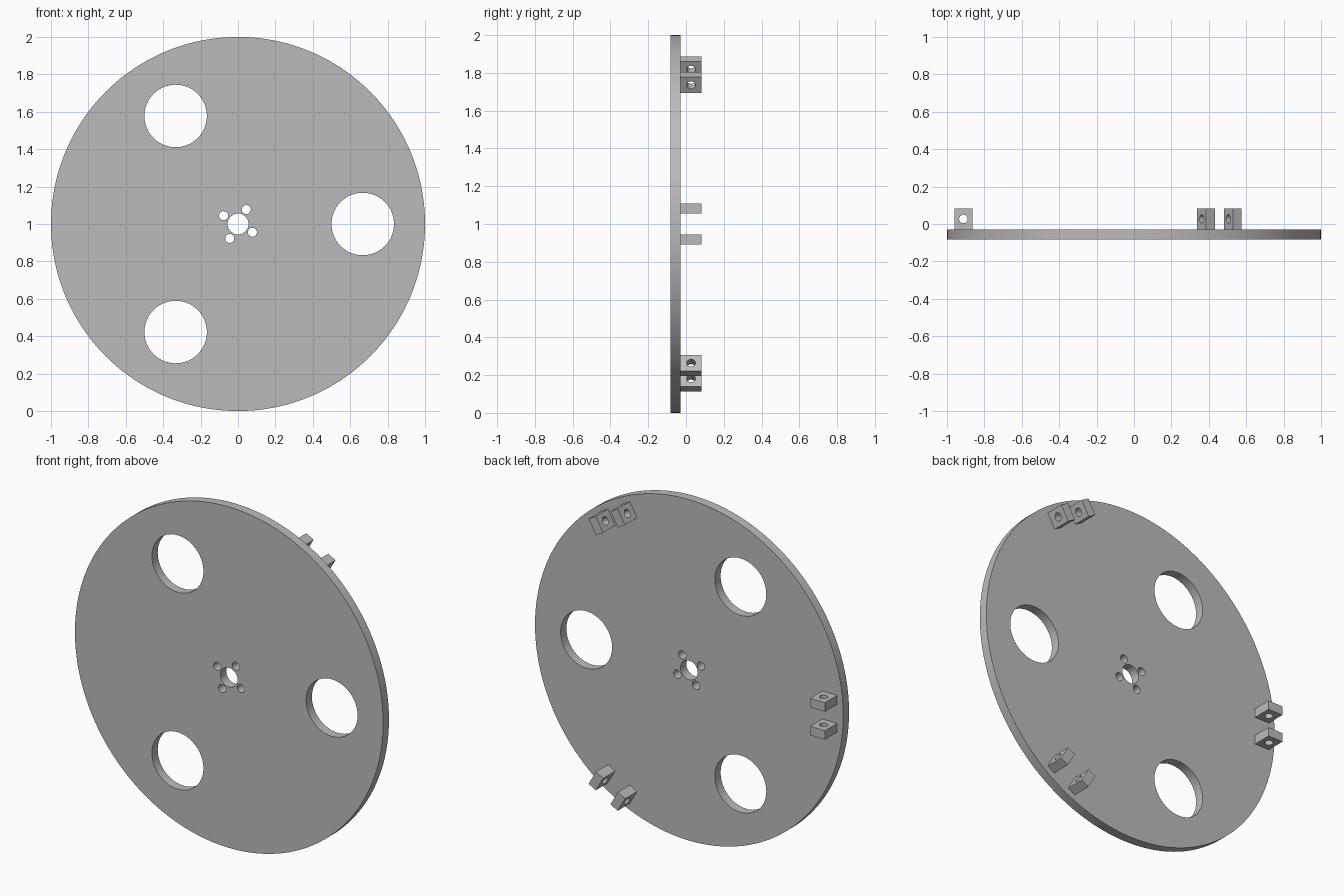
import bpy
import bmesh
from math import sin, cos, pi, radians
from mathutils import Matrix, Vector

cube = bpy.data.objects.get("Cube")
if cube:
    bpy.data.objects.remove(cube, do_unlink=True)

grey = bpy.data.materials.new("plain grey")
grey.use_nodes = True
grey.diffuse_color = (0.5, 0.5, 0.5, 1)
grey.node_tree.nodes["Principled BSDF"].inputs["Base Color"].default_value = (0.5, 0.5, 0.5, 1)


def circle(cx, cy, radius, sides):
    return [(cx + radius * cos(2 * pi * i / sides), cy + radius * sin(2 * pi * i / sides))
            for i in range(sides)]


def plate(name, outlines, thickness, matrix):
    """Flat plate from an outer outline and hole outlines, thickened along local z."""
    curve = bpy.data.curves.new(name, "CURVE")
    curve.dimensions = "2D"
    curve.fill_mode = "BOTH"
    curve.extrude = thickness / 2
    for points in outlines:
        spline = curve.splines.new("POLY")
        spline.points.add(len(points) - 1)
        for point, (x, y) in zip(spline.points, points):
            point.co = (x, y, 0, 1)
        spline.use_cyclic_u = True
    source = bpy.data.objects.new(name + "_outline", curve)
    bpy.context.collection.objects.link(source)
    graph = bpy.context.evaluated_depsgraph_get()
    mesh = bpy.data.meshes.new_from_object(source.evaluated_get(graph))
    bpy.data.objects.remove(source, do_unlink=True)

    # Weld caps to walls and place the part
    bm = bmesh.new()
    bm.from_mesh(mesh)
    bmesh.ops.remove_doubles(bm, verts=bm.verts, dist=1e-5)
    bmesh.ops.recalc_face_normals(bm, faces=bm.faces)
    bm.to_mesh(mesh)
    bm.free()
    mesh.materials.clear()
    mesh.materials.append(grey)
    part = bpy.data.objects.new(name, mesh)
    part.matrix_world = matrix
    bpy.context.collection.objects.link(part)
    bpy.ops.object.select_all(action="DESELECT")
    part.select_set(True)
    bpy.context.view_layer.objects.active = part
    bpy.ops.object.shade_smooth_by_angle(angle=radians(30))
    return part


def ring(count, start, distance, radius, sides):
    """Round holes spaced evenly about the centre."""
    angles = [radians(start) + 2 * pi * i / count for i in range(count)]
    return [circle(distance * cos(a), distance * sin(a), radius, sides) for a in angles]


# Disc with centre bore, bolt holes and three large openings
centre = Matrix.Translation((0, 0, 1))
outlines = [circle(0, 0, 1, 160), circle(0, 0, 0.056, 48)]
outlines += ring(4, 60, 0.089, 0.024, 32)
outlines += ring(3, 0, 0.667, 0.167, 80)
plate("disc", outlines, 0.054,
      centre @ Matrix.Translation((0, -0.056, 0)) @ Matrix.Rotation(pi / 2, 4, "X"))

# Pairs of drilled lugs on the back, near the rim
half_w, half_d = 0.048, 0.056
lug = [[(-half_w, -half_d), (half_w, -half_d), (half_w, half_d), (-half_w, half_d)],
       circle(0, 0, 0.023, 32)]
for place, angle in (("upper", 60), ("side", 180), ("lower", 300)):
    turn = centre @ Matrix.Rotation(-radians(angle), 4, "Y")
    for label, side in (("a", -1), ("b", 1)):
        plate(f"{place}_lug_{label}", lug, 0.053,
              turn @ Matrix.Translation(Vector((0.912, 0.027, side * 0.082))))
